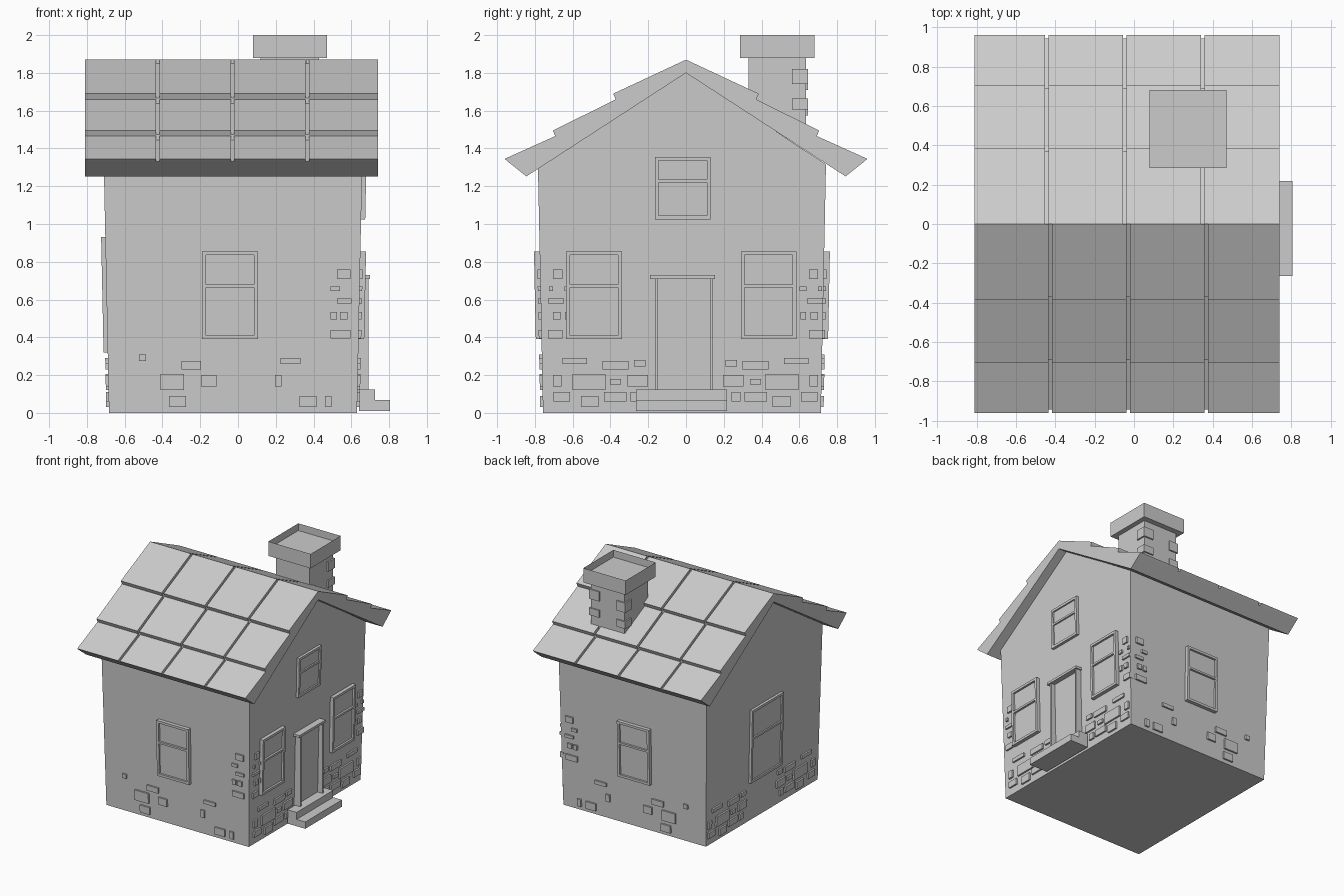
import bpy, bmesh

if "Cube" in bpy.data.objects:
    bpy.data.objects.remove(bpy.data.objects["Cube"])

HEX = [(0, 1, 3, 2), (4, 6, 7, 5), (0, 4, 5, 1), (2, 3, 7, 6), (0, 2, 6, 4), (1, 5, 7, 3)]


def finish(name, bm):
    bmesh.ops.recalc_face_normals(bm, faces=bm.faces)
    me = bpy.data.meshes.new(name)
    bm.to_mesh(me)
    bm.free()
    ob = bpy.data.objects.new(name, me)
    bpy.context.collection.objects.link(ob)
    return ob


def hexa(bm, pts):
    v = [bm.verts.new(p) for p in pts]
    for f in HEX:
        bm.faces.new([v[i] for i in f])


def box(bm, x0, x1, y0, y1, z0, z1):
    hexa(bm, [(x, y, z) for x in (x0, x1) for y in (y0, y1) for z in (z0, z1)])


def prism(bm, pts, place):
    # extrude a 2D profile; place(a, b, end) gives the 3D point at end 0 or 1
    e = [[bm.verts.new(place(a, b, k)) for a, b in pts] for k in (0, 1)]
    n = len(pts)
    bm.faces.new(e[0])
    bm.faces.new(e[1][::-1])
    for i in range(n):
        j = (i + 1) % n
        bm.faces.new((e[0][i], e[0][j], e[1][j], e[1][i]))


def wall_point(side, u, z, d):
    # point on a leaning wall, pushed out by d
    lean = 0.021 * z + d
    return {'front': (u, -0.757 - lean, z), 'back': (u, 0.714 + lean, z),
            'right': (0.63 + lean, u, z), 'left': (-0.683 - lean, u, z)}[side]


def wall_box(bm, side, u0, u1, z0, z1, out, inn=-0.02):
    hexa(bm, [wall_point(side, u, z, d) for u in (u0, u1) for z in (z0, z1) for d in (inn, out)])


# House body: gabled prism that widens slightly upwards
bm = bmesh.new()
prism(bm, [(-0.757, 0), (0.714, 0), (0.741, 1.315), (-0.005, 1.81), (-0.784, 1.31)],
      lambda y, z, k: ((0.63 + 0.021 * z) if k else (-0.683 - 0.021 * z), y, z))
finish("house_body", bm)

# Roof: solid slab with three overlapping tile rows per slope, four columns
X0, X1, GAP = -0.81, 0.74, 0.009
ROWS = [[(0, 1.87), (0.385, 1.69), (0.37, 1.655), (0, 1.84)],
        [(0.34, 1.675), (0.705, 1.495), (0.69, 1.46), (0.34, 1.64)],
        [(0.66, 1.48), (0.96, 1.345), (0.94, 1.328), (0.66, 1.45)]]
SLAB = [(0, 1.80), (0.845, 1.252), (0.943, 1.33), (0.69, 1.446), (0.69, 1.475),
        (0.37, 1.637), (0.37, 1.668), (0, 1.85)]
slab, tiles = bmesh.new(), bmesh.new()
for s, cuts in ((-1, (-0.425, -0.029, 0.367)), (1, (-0.443, -0.048, 0.35))):
    prism(slab, SLAB, lambda a, b, k: (X1 if k else X0, s * a, b))
    edges = [X0 - GAP, *cuts, X1 + GAP]
    for row in ROWS:
        for a0, a1 in zip(edges, edges[1:]):
            prism(tiles, row, lambda a, b, k: (a1 - GAP if k else a0 + GAP, s * a, b))
finish("roof_slab", slab)
finish("roof_tiles", tiles)

# Chimney shaft, hollow cap and corner bricks
bm = bmesh.new()
box(bm, 0.12, 0.43, 0.33, 0.635, 1.45, 1.89)
finish("chimney_shaft", bm)
bm = bmesh.new()
box(bm, 0.08, 0.47, 0.285, 0.68, 1.88, 2.0)
top = max(bm.faces, key=lambda f: f.calc_center_median().z)
bmesh.ops.inset_region(bm, faces=[top], thickness=0.037)
hole = bmesh.ops.extrude_face_region(bm, geom=[top])
bmesh.ops.translate(bm, vec=(0, 0, -0.06),
                    verts=[g for g in hole['geom'] if isinstance(g, bmesh.types.BMVert)])
bmesh.ops.delete(bm, geom=[top], context='FACES')
finish("chimney_cap", bm)
bm = bmesh.new()
for z0, z1 in ((1.74, 1.82), (1.605, 1.665)):
    box(bm, 0.35, 0.442, 0.56, 0.646, z0, z1)
    box(bm, 0.108, 0.19, 0.56, 0.646, z0 - 0.03, z1 - 0.03)
finish("chimney_bricks", bm)


# Windows: recessed panes inside a raised frame with one cross bar
def window(name, side, u0, u1, z0, z1, bar, out=0.03, b=0.02):
    bm = bmesh.new()
    wall_box(bm, side, u0 + b, u1 - b, z0 + b, z1 - b, out * 0.45)
    for r in ((u0, u0 + b, z0, z1), (u1 - b, u1, z0, z1), (u0 + b, u1 - b, z0, z0 + b),
              (u0 + b, u1 - b, z1 - b, z1), (u0 + b, u1 - b, bar - 0.008, bar + 0.008)):
        wall_box(bm, side, *r, out)
    finish(name, bm)


for side in ('front', 'back'):
    window(side + "_window", side, -0.19, 0.105, 0.39, 0.855, 0.672)
window("door_side_window_a", 'right', -0.635, -0.34, 0.39, 0.855, 0.672)
window("door_side_window_b", 'right', 0.29, 0.585, 0.39, 0.855, 0.672)
window("attic_window", 'right', -0.165, 0.13, 1.025, 1.355, 1.227, 0.022)
window("left_window", 'left', -0.255, 0.16, 0.32, 0.93, 0.69, 0.022)

# Door panel, jambs, lintel and stepped threshold
bm = bmesh.new()
wall_box(bm, 'right', -0.15, 0.127, 0.1, 0.71, 0.012)
finish("door", bm)
bm = bmesh.new()
box(bm, 0.62, 0.69, -0.165, -0.147, 0.1, 0.712)
box(bm, 0.62, 0.69, 0.127, 0.143, 0.1, 0.712)
box(bm, 0.62, 0.70, -0.19, 0.153, 0.71, 0.73)
finish("door_frame", bm)
bm = bmesh.new()
prism(bm, [(0.64, 0.01), (0.805, 0.01), (0.805, 0.067), (0.725, 0.067), (0.725, 0.125), (0.64, 0.125)],
      lambda x, z, k: (x, 0.218 if k else -0.264, z))
finish("door_steps", bm)

# Scattered raised bricks: courses hold (bottom, top, spans)
LONG_WALL = [(0.275, 0.31, [(-0.525, -0.487)]), (0.23, 0.275, [(-0.3, -0.195)]),
             (0.26, 0.29, [(0.225, 0.33)]), (0.12, 0.205, [(-0.41, -0.285)]),
             (0.14, 0.2, [(-0.195, -0.115), (0.195, 0.23)]),
             (0.03, 0.09, [(-0.365, -0.275), (0.325, 0.415), (0.46, 0.495)]),
             (0.71, 0.76, [(0.525, 0.595)]), (0.645, 0.67, [(0.49, 0.54)]),
             (0.58, 0.605, [(0.525, 0.6)]), (0.495, 0.535, [(0.49, 0.525), (0.54, 0.58)]),
             (0.395, 0.44, [(0.49, 0.595)])]
GABLE_BASE = [(0.26, 0.29, [(0.52, 0.648)]), (0.23, 0.275, [(0.3, 0.438)]),
              (0.245, 0.28, [(0.21, 0.27)]), (0.14, 0.2, [(0.655, 0.7), (0.195, 0.305)]),
              (0.12, 0.205, [(0.42, 0.595)]), (0.15, 0.18, [(0.34, 0.397)]),
              (0.06, 0.11, [(0.61, 0.697), (0.31, 0.43), (0.24, 0.288)]),
              (0.03, 0.09, [(0.457, 0.552)])]
GABLE_CORNER = [(0.71, 0.76, [(0.65, 0.7)]), (0.645, 0.67, [(0.6, 0.637), (0.7, 0.72)]),
                (0.58, 0.605, [(0.64, 0.725)]), (0.495, 0.535, [(0.605, 0.635), (0.66, 0.7)]),
                (0.395, 0.44, [(0.65, 0.725)])]
for side, courses in (('front', LONG_WALL), ('back', LONG_WALL),
                      ('right', GABLE_BASE + GABLE_CORNER), ('left', GABLE_BASE)):
    bm = bmesh.new()
    for z0, z1, spans in courses:
        for u0, u1 in spans:
            wall_box(bm, side, u0, u1, z0, z1, 0.014)
            if side in ('right', 'left'):
                wall_box(bm, side, -0.005 - u1, -0.005 - u0, z0, z1, 0.014)
    finish(side + "_bricks", bm)
